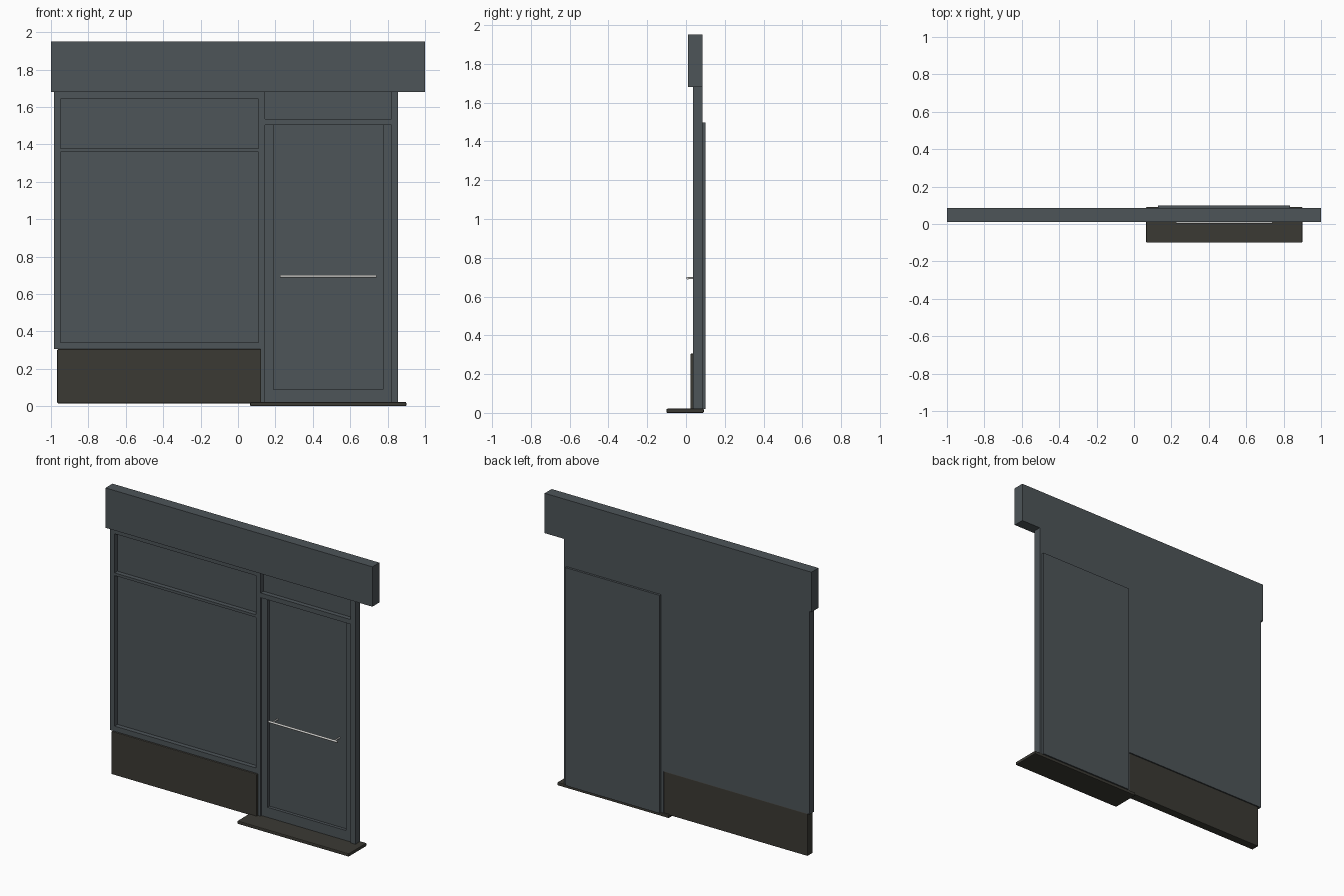
import bpy, math

if "Cube" in bpy.data.objects:
    bpy.data.objects.remove(bpy.data.objects["Cube"])


def mat(name, rgb):
    m = bpy.data.materials.new(name)
    m.diffuse_color = (*rgb, 1)
    m.use_nodes = True
    m.node_tree.nodes["Principled BSDF"].inputs["Base Color"].default_value = m.diffuse_color
    return m


SLATE = mat("slate_grey", (0.075, 0.090, 0.099))
STONE = mat("dark_stone", (0.044, 0.042, 0.034))
STEEL = mat("pale_steel", (0.62, 0.62, 0.60))


def box(name, x, y, z, m=SLATE, bevel=0):
    """Box from (min, max) pairs."""
    bpy.ops.mesh.primitive_cube_add(size=1, location=[sum(p) / 2 for p in (x, y, z)])
    o = bpy.context.object
    o.name = name
    o.scale = [p[1] - p[0] for p in (x, y, z)]
    bpy.ops.object.transform_apply(location=False, rotation=False, scale=True)
    o.data.materials.append(m)
    if bevel:
        b = o.modifiers.new("bevel", 'BEVEL')
        b.width = bevel
        b.segments = 2
    return o


def rod(name, loc, r, length, rot):
    bpy.ops.mesh.primitive_cylinder_add(vertices=16, radius=r, depth=length,
                                        location=loc, rotation=rot)
    o = bpy.context.object
    o.name = name
    o.data.materials.append(STEEL)
    bpy.ops.object.shade_smooth_by_angle(angle=math.radians(40))


F, B = 0.035, 0.085      # front and back of the frame
TOP, SILL = 1.68, 0.305

# fascia board over the shop front
box("fascia", (-1, 1), (0.01, B), (TOP, 1.95))

# uprights
box("left_post", (-0.985, -0.95), (F, B), (SILL, TOP))
box("middle_post", (0.11, 0.145), (F, B), (0.02, TOP))
box("right_post", (0.82, 0.855), (F, B), (0.02, TOP))

# window rails
for name, z in (("window_sill", (SILL, 0.34)), ("window_transom", (1.36, 1.378)),
                ("window_head", (1.643, TOP))):
    box(name, (-0.95, 0.11), (F, B), z)
box("door_transom", (0.145, 0.82), (F, B), (1.503, 1.535))

# panes, flush with the back
box("window_lower_pane", (-0.95, 0.11), (0.066, B), (0.34, 1.36))
box("window_upper_pane", (-0.95, 0.11), (0.066, B), (1.378, 1.643))
box("door_upper_pane", (0.145, 0.82), (0.066, B), (1.535, TOP))

# door leaf: stiles, bottom rail, pane and back plate
box("door_left_stile", (0.145, 0.19), (0.047, B), (0.02, 1.503))
box("door_right_stile", (0.775, 0.82), (0.047, B), (0.02, 1.503))
box("door_bottom_rail", (0.19, 0.775), (0.047, B), (0.02, 0.09))
box("door_pane", (0.19, 0.775), (0.068, B), (0.09, 1.503))
box("door_back_plate", (0.128, 0.835), (B, 0.1), (0.02, 1.497))

# stall riser and threshold
box("stall_riser", (-0.967, 0.124), (0.022, 0.08), (0.015, SILL), STONE, 0.005)
box("threshold", (0.065, 0.9), (-0.1, 0.092), (0, 0.022), STONE, 0.005)

# push bar
rod("push_bar", (0.4825, 0.009, 0.695), 0.007, 0.515, (0, math.pi / 2, 0))
for x in (0.25, 0.715):
    rod("push_bar_bracket", (x, 0.04, 0.695), 0.005, 0.062, (math.pi / 2, 0, 0))
